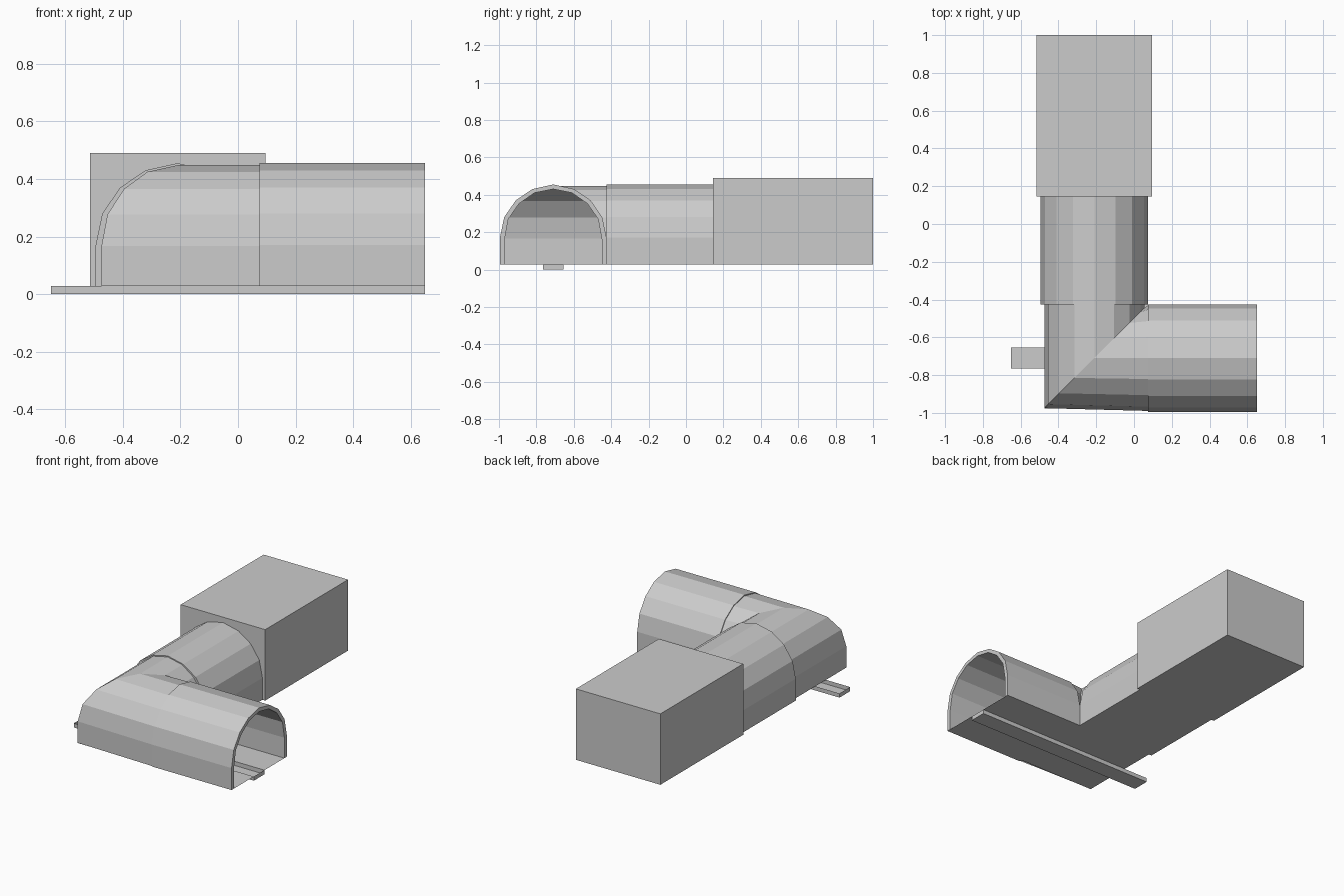
import bpy

if "Cube" in bpy.data.objects:
    bpy.data.objects.remove(bpy.data.objects["Cube"])

Z0 = 0.027            # floor level
CX, CY = -0.21, -0.71  # centre lines of the two passages


def make(name, verts, faces):
    me = bpy.data.meshes.new(name)
    me.from_pydata(verts, [], faces)
    me.update()
    ob = bpy.data.objects.new(name, me)
    bpy.context.collection.objects.link(ob)
    return ob


def arch(half):
    """Mirror half an arch (wall foot up to crown) into a full profile."""
    return half + [(-u, z) for u, z in reversed(half[:-1])]


OUTER = arch([(-.285, Z0), (-.285, .17), (-.262, .28), (-.2, .37), (-.112, .43), (0, .455)])
INNER = arch([(-.26, Z0), (-.26, .16), (-.24, .27), (-.183, .352), (-.1, .41), (0, .43)])
BEND = arch([(-.265, Z0), (-.265, .167), (-.244, .277), (-.186, .366), (-.105, .425), (0, .448)])
N = len(OUTER)


def bridge(a, b):
    """Quads between two open rings of N points."""
    return [(a + i, a + i + 1, b + i + 1, b + i) for i in range(N - 1)]


def tunnel(name, start, end, place):
    """Thick arched shell swept between two stations."""
    verts = [place(u, t, z) for prof in (OUTER, INNER) for t in (start, end) for u, z in prof]
    o0, o1, i0, i1 = 0, N, 2 * N, 3 * N
    faces = bridge(o0, o1) + bridge(i1, i0) + bridge(o1, i1) + bridge(i0, o0)
    return make(name, verts, faces)


def box(name, x, y, z, open_top=False):
    verts = [(a, b, c) for c in z for a, b in
             ((x[0], y[0]), (x[1], y[0]), (x[1], y[1]), (x[0], y[1]))]
    faces = [(3, 2, 1, 0)] + [(i, (i + 1) % 4, (i + 1) % 4 + 4, i + 4) for i in range(4)]
    if not open_top:
        faces.append((4, 5, 6, 7))
    return make(name, verts, faces)


# arched passages
tunnel("entry_tunnel", .075, .65, lambda u, t, z: (t, CY + u, z))
tunnel("rear_tunnel", .145, -.425, lambda u, t, z: (CX + u, t, z))

# mitred corner: rear ring, diagonal ring, slightly flared entry ring
corner = [(CX + u, -.425, z) for u, z in BEND]
corner += [(CX + u, CY + u, z) for u, z in BEND]
corner += [(.075, CY + u * 1.055, z) for u, z in BEND]
make("corner_bend", corner, bridge(N, 0) + bridge(2 * N, N))

# box room at the end
box("end_room", (-.515, .095), (.145, 1), (Z0, .49))

# floor sheets, leaving a slot over the channel
y0, y1 = -.765, -.655
sheets = [(-.475, .075, -.978, y0), (.075, .65, -.995, y0), (-.475, .075, y1, -.425),
          (.075, .65, y1, -.425), (-.495, .075, -.425, .145)]
fv, ff = [], []
for xa, xb, ya, yb in sheets:
    k = len(fv)
    fv += [(xa, ya, Z0), (xb, ya, Z0), (xb, yb, Z0), (xa, yb, Z0)]
    ff.append((k, k + 1, k + 2, k + 3))
make("floor", fv, ff)

# shallow channel running below the floor
box("floor_channel", (-.65, .65), (y0, y1), (0, Z0), open_top=True)
